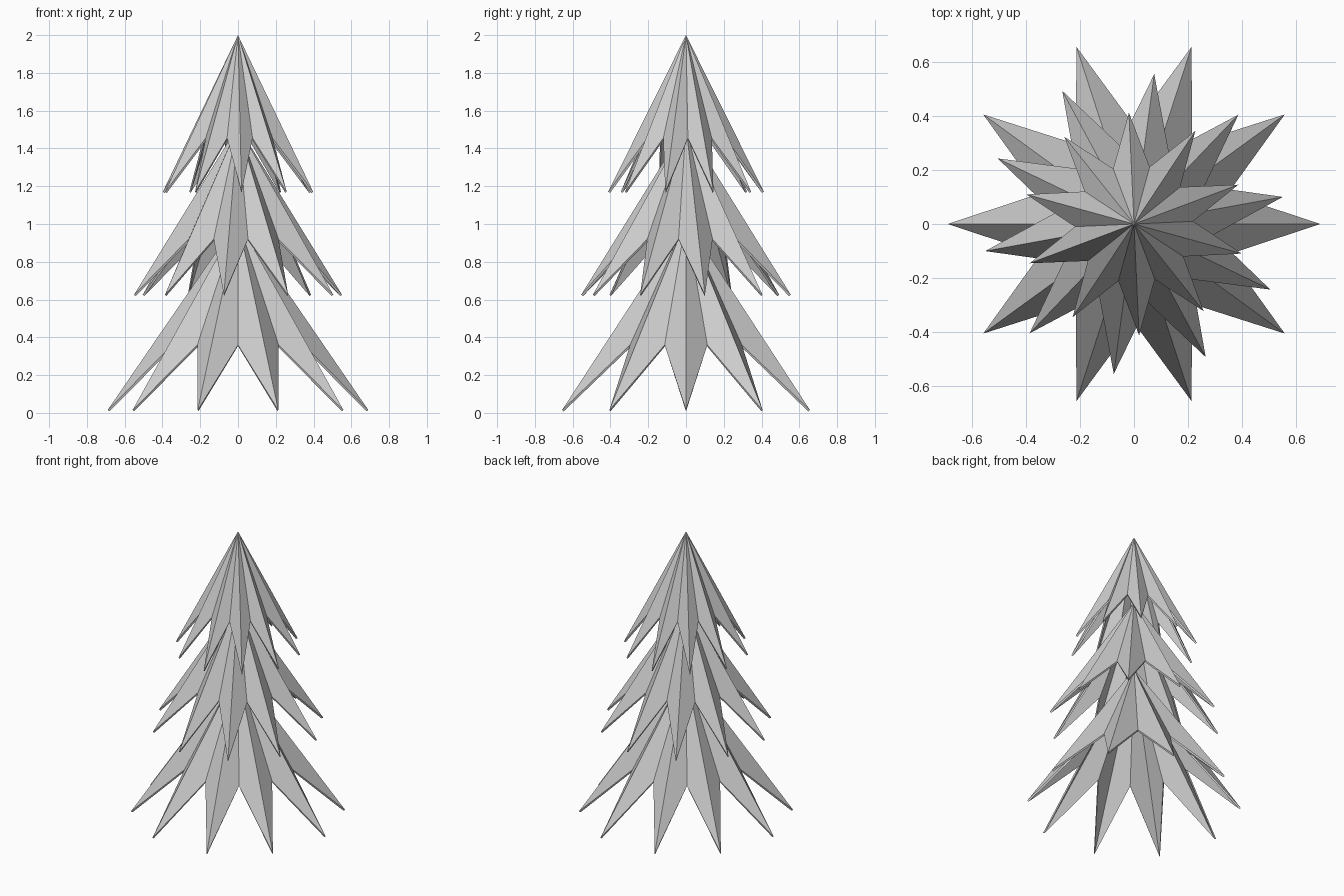
import bpy, bmesh
from math import sin, cos, pi

if "Cube" in bpy.data.objects:
    bpy.data.objects.remove(bpy.data.objects["Cube"])

POINTS = 10


def star_tier(name, radius, z_tip, z_valley, z_apex, turn):
    """Folded star cone: long drooping tips, raised valleys, thin shell."""
    bm = bmesh.new()
    apex = bm.verts.new((0, 0, z_apex))
    rim = []
    for i in range(2 * POINTS):
        a = turn + i * pi / POINTS
        r, z = (radius * 0.53, z_valley) if i % 2 else (radius, z_tip)
        rim.append(bm.verts.new((r * cos(a), r * sin(a), z)))
    for i, v in enumerate(rim):
        bm.faces.new((apex, v, rim[(i + 1) % len(rim)]))
    me = bpy.data.meshes.new(name)
    bm.to_mesh(me)
    bm.free()
    ob = bpy.data.objects.new(name, me)
    bpy.context.collection.objects.link(ob)
    # paper-thin thickness on the inside
    mod = ob.modifiers.new("thickness", 'SOLIDIFY')
    mod.thickness = 0.012
    mod.offset = -1
    return ob


# three stacked tiers of branches, each twisted a little further
star_tier("lower_branches", 0.69, 0.015, 0.36, 1.02, 0.0)
star_tier("middle_branches", 0.56, 0.625, 0.92, 1.52, 0.18)
star_tier("top_branches", 0.413, 1.17, 1.455, 2.0, 0.36)
